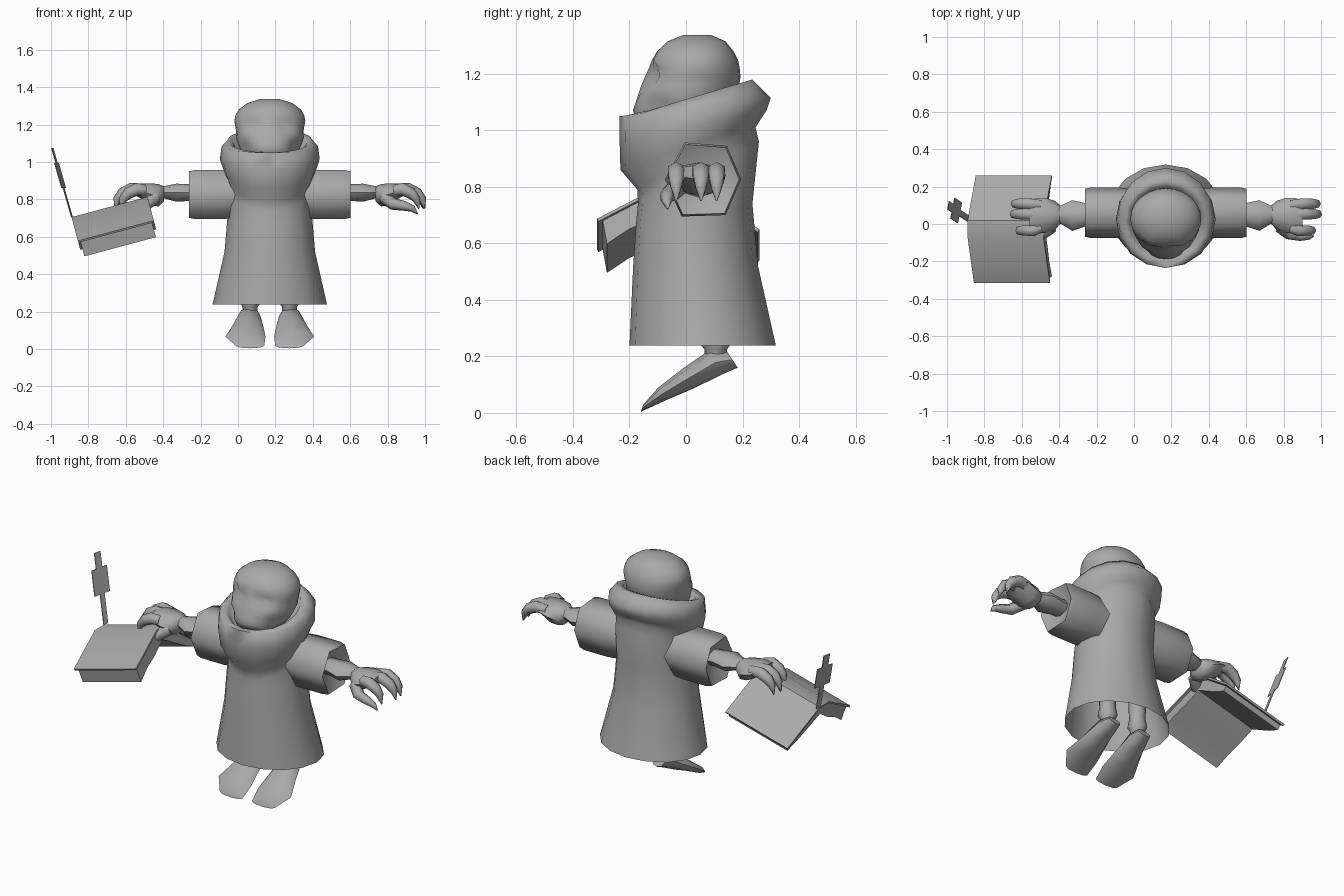
import bpy, bmesh, math
from mathutils import Vector

CX = 0.17  # the figure stands off-centre because of the held book
grey = bpy.data.materials.new("plain_grey")
grey.diffuse_color = (0.4, 0.4, 0.4, 1)


def finish(name, bm, angle=50):
    bmesh.ops.recalc_face_normals(bm, faces=bm.faces)
    me = bpy.data.meshes.new(name)
    bm.to_mesh(me)
    bm.free()
    ob = bpy.data.objects.new(name, me)
    bpy.context.collection.objects.link(ob)
    me.materials.append(grey)
    bpy.ops.object.select_all(action='DESELECT')
    ob.select_set(True)
    bpy.context.view_layer.objects.active = ob
    bpy.ops.object.shade_smooth_by_angle(angle=math.radians(angle))
    return ob


def ring(c, u, v, n):
    c, u, v = Vector(c), Vector(u), Vector(v)
    return [c + u * math.cos(a) + v * math.sin(a)
            for a in (2 * math.pi * i / n for i in range(n))]


def loft(name, rings, first=True, last=True, angle=50):
    bm = bmesh.new()
    rows = [[bm.verts.new(p) for p in r] for r in rings]
    n = len(rows[0])
    for a, b in zip(rows, rows[1:]):
        for i in range(n):
            j = (i + 1) % n
            bm.faces.new((a[i], a[j], b[j], b[i]))
    if first:
        bm.faces.new(rows[0])
    if last:
        bm.faces.new(rows[-1])
    return finish(name, bm, angle)


def body_ring(zf, zb, rx, yf, yb, n=16):
    return ring((CX, (yf + yb) / 2, (zf + zb) / 2), (rx, 0, 0),
                (0, (yb - yf) / 2, (zb - zf) / 2), n)


def tube(name, pts, radii, n=6):
    # tapering tube in the xz direction, ending in a point
    rings = []
    for i, p in enumerate(pts):
        d = (Vector(pts[min(i + 1, len(pts) - 1)]) - Vector(pts[max(i - 1, 0)])).normalized()
        u = d.cross(Vector((0, 1, 0))).normalized()
        rings.append(ring(p, u * radii[i], d.cross(u) * radii[i], n))
    return loft(name, rings, angle=65)


# robe with a thick rolled collar, open at the hem
loft("robe", [body_ring(*r) for r in (
    (0.238, 0.238, 0.306, -0.20, 0.318), (0.52, 0.52, 0.242, -0.187, 0.255),
    (0.68, 0.74, 0.226, -0.176, 0.235), (0.74, 0.96, 0.222, -0.170, 0.258),
    (0.79, 1.01, 0.222, -0.172, 0.246), (0.86, 1.04, 0.245, -0.232, 0.265),
    (0.96, 1.07, 0.267, -0.235, 0.285), (1.05, 1.115, 0.258, -0.235, 0.30),
    (1.05, 1.18, 0.228, -0.20, 0.235), (1.04, 1.165, 0.198, -0.185, 0.20),
    (0.97, 1.06, 0.165, -0.14, 0.17))], first=False, angle=80)

# head: one loft, then eye sockets, cheeks and mouth corners pushed in or out
head = [body_ring(z, z, rx, yf, yb, 24) for z, rx, yf, yb in (
    (1.337, 0.05, -0.01, 0.09), (1.315, 0.12, -0.065, 0.14), (1.28, 0.167, -0.102, 0.168),
    (1.25, 0.184, -0.12, 0.184), (1.22, 0.19, -0.132, 0.19), (1.19, 0.184, -0.146, 0.193),
    (1.16, 0.18, -0.158, 0.188), (1.13, 0.182, -0.168, 0.178), (1.10, 0.172, -0.178, 0.165),
    (1.07, 0.16, -0.188, 0.14), (1.03, 0.13, -0.172, 0.10))]
for x, y, z, size, push in ((0.08, -0.12, 1.20, 0.04, 0.035), (0.09, -0.10, 1.25, 0.04, -0.02),
                            (0.12, -0.12, 1.14, 0.035, -0.015), (0.14, -0.11, 1.075, 0.045, 0.05)):
    for s in (-1, 1):
        spot = Vector((CX + s * x, y, z))
        for r in head:
            for p in r:
                p.y += push * math.exp(-(p - spot).length_squared / size ** 2)
loft("head", head, angle=70)

sleeve_outline = ((-0.005, 0.957), (0.145, 0.945), (0.195, 0.826),
                  (0.14, 0.70), (-0.015, 0.695), (-0.075, 0.826))

for s, side in ((1, "left"), (-1, "right")):
    def P(x, y, z):
        return (CX + s * x, y, z)

    # wide sleeve with a recessed cuff
    loft(side + "_sleeve", [
        [P(x, 0.06 + (y - 0.06) * k, 0.826 + (z - 0.826) * k) for y, z in sleeve_outline]
        for x, k in ((0.10, 0.9), (0.25, 1), (0.40, 1), (0.432, 0.95), (0.39, 0.45))],
        angle=75)

    # forearm, wrist and palm: x, y centre, z centre, half width, half height
    loft(side + "_forearm", [ring(P(x, y, z), (0, w, 0), (0, 0, h), 8) for x, y, z, w, h in (
        (0.35, 0.05, 0.835, 0.06, 0.045), (0.42, 0.05, 0.837, 0.06, 0.045),
        (0.50, 0.045, 0.836, 0.082, 0.048), (0.56, 0.05, 0.838, 0.05, 0.034),
        (0.60, 0.05, 0.838, 0.038, 0.03))])
    loft(side + "_palm", [ring(P(x, y, z), (0, w, 0), (0, 0, h), 8) for x, y, z, w, h in (
        (0.565, 0.05, 0.83, 0.05, 0.04), (0.595, 0.045, 0.822, 0.08, 0.06),
        (0.64, 0.045, 0.828, 0.093, 0.058), (0.69, 0.045, 0.845, 0.095, 0.04),
        (0.73, 0.045, 0.852, 0.08, 0.025))])

    # three hooked fingers and a thumb
    for k, (y0, y1, reach) in enumerate(((-0.02, -0.035, -0.025), (0.05, 0.053, 0.006), (0.10, 0.108, 0))):
        tube(f"{side}_finger_{k}", [P(0.67, y0, 0.848), P(0.735 + reach, y1, 0.855),
                                    P(0.782 + reach, y1, 0.832), P(0.81 + reach, y1, 0.80),
                                    P(0.822 + reach, y1, 0.75)],
             (0.032, 0.034, 0.031, 0.022, 0.003))
    tube(side + "_thumb", [P(0.61, -0.015, 0.81), P(0.66, -0.055, 0.775), P(0.72, -0.068, 0.765),
                           P(0.765, -0.068, 0.75), P(0.79, -0.065, 0.722)],
         (0.034, 0.032, 0.026, 0.018, 0.003))

    # leg hidden under the robe
    loft(side + "_leg", [ring(P(-0.105, 0.105, z), (r, 0, 0), (0, r, 0), 8) for z, r in (
        (0.17, 0.04), (0.225, 0.04), (0.245, 0.055), (0.30, 0.045), (0.45, 0.05))])

    # drooping foot: top (y, z), sole (y, z), x centre, half width
    rings = []
    for yt, zt, yb, zb, x, w in ((0.145, 0.217, 0.183, 0.16, -0.105, 0.04),
                                 (0.08, 0.22, 0.13, 0.137, -0.11, 0.06),
                                 (-0.01, 0.158, 0.03, 0.088, -0.118, 0.083),
                                 (-0.10, 0.088, -0.07, 0.045, -0.13, 0.107),
                                 (-0.152, 0.028, -0.16, 0.004, -0.105, 0.075)):
        rings.append(ring(P(x, (yt + yb) / 2, (zt + zb) / 2), (w, 0, 0),
                          (0, (yt - yb) / 2, (zt - zb) / 2), 8))
    loft(side + "_foot", rings)

# open book hanging face down from one hand, spine tilted
ax, az = Vector((0.966, 0, 0.259)), Vector((-0.259, 0, 0.966))


def book_part(name, section, x0, x1):
    o = Vector((-0.89, 0, 0.705))
    loft(name, [[o + ax * x + Vector((0, y, 0)) + az * z for y, z in section]
                for x in (x0, x1)], angle=35)


book_part("book_cover", ((-0.315, -0.131), (-0.07, 0), (0.02, 0), (0.26, -0.17),
                         (0.253, -0.18), (0.017, -0.01), (-0.068, -0.01), (-0.31, -0.141)), 0, 0.42)
book_part("book_pages", ((-0.295, -0.135), (-0.068, -0.012), (0.017, -0.012), (0.242, -0.176),
                         (0.23, -0.205), (0.15, -0.17), (0.07, -0.125), (-0.025, -0.07),
                         (-0.12, -0.13), (-0.20, -0.165), (-0.28, -0.22)), 0.012, 0.408)

# bookmark ribbon rising from the spine: strip, wide tag, tip
bm = bmesh.new()
for t0, t1, w in ((0, 0.42, 0.016), (0.42, 0.78, 0.055), (0.78, 1, 0.022)):
    corners = []
    for d in (0, 0.004):
        for t, e in ((t0, -w), (t0, w), (t1, w), (t1, -w)):
            corners.append(bm.verts.new((-0.89 - 0.105 * t + d + 0.2 * e,
                                         0.03 + 0.07 * t + e, 0.705 + 0.37 * t)))
    a, b = corners[:4], corners[4:]
    bm.faces.new(a)
    bm.faces.new(b[::-1])
    for i in range(4):
        j = (i + 1) % 4
        bm.faces.new((a[i], a[j], b[j], b[i]))
finish("bookmark", bm, 30)
